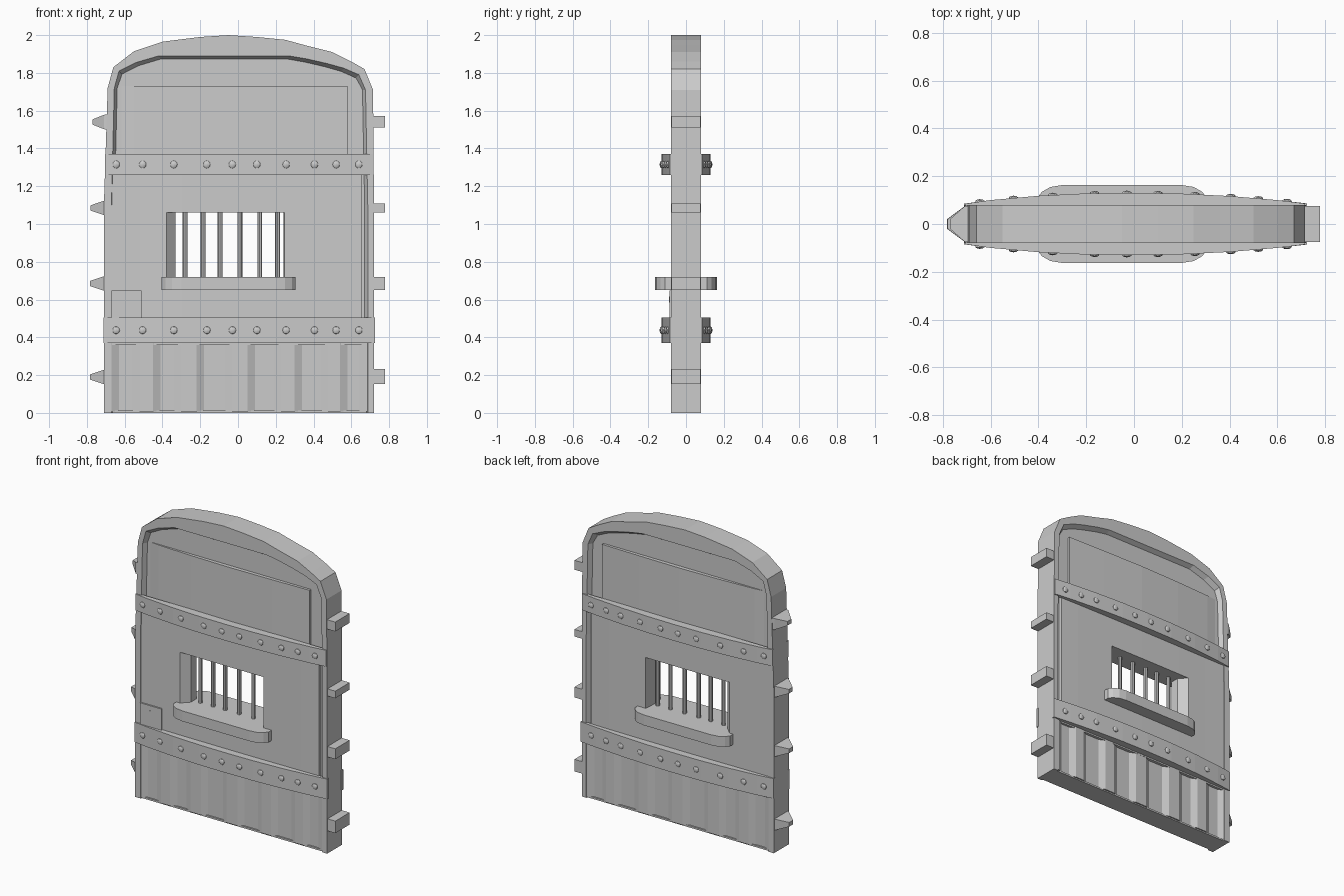
import bpy, bmesh
from mathutils import Vector

if "Cube" in bpy.data.objects:
    bpy.data.objects.remove(bpy.data.objects["Cube"])


def finish(name, bm):
    bmesh.ops.recalc_face_normals(bm, faces=bm.faces)
    me = bpy.data.meshes.new(name)
    bm.to_mesh(me)
    bm.free()
    ob = bpy.data.objects.new(name, me)
    bpy.context.collection.objects.link(ob)
    return ob


def loft(name, rings, closed_ends=True):
    """Skin a list of equally long closed rings."""
    bm = bmesh.new()
    vs = [[bm.verts.new(p) for p in r] for r in rings]
    n = len(rings[0])
    for a, b in zip(vs, vs[1:]):
        for i in range(n):
            j = (i + 1) % n
            bm.faces.new((a[i], a[j], b[j], b[i]))
    if closed_ends:
        bm.faces.new(vs[0])
        bm.faces.new(vs[-1])
    return finish(name, bm)


def plan_prism(name, pts, z0, z1):
    return loft(name, [[(x, y, z) for x, y in pts] for z in (z0, z1)])


def both_sides(half):
    """Mirror a half outline (x, y>0) across y = 0 into a closed outline."""
    return half + [(x, -y) for x, y in reversed(half)]


def box(name, x0, x1, y, z0, z1):
    return plan_prism(name, both_sides([(x0, y), (x1, y)]), z0, z1)


# Arched outer frame: outer and inner path, lofted with a bevelled inner lip
outer = [(-.71, 0), (-.71, 1.1), (-.69, 1.72), (-.66, 1.83), (-.55, 1.915), (-.4, 1.965),
         (-.2, 1.99), (-.05, 2), (.1, 1.99), (.25, 1.975), (.36, 1.945), (.5, 1.91),
         (.6, 1.86), (.67, 1.82), (.715, 1.71), (.72, 1.1), (.72, 0)]
inner = [(-.67, 0), (-.67, 1.1), (-.655, 1.72), (-.63, 1.81), (-.54, 1.855), (-.42, 1.89),
         (-.2, 1.89), (-.05, 1.89), (.1, 1.89), (.27, 1.89), (.36, 1.875), (.47, 1.85),
         (.56, 1.825), (.64, 1.79), (.675, 1.71), (.687, 1.1), (.687, 0)]
centre = Vector((0, 1.0))
rings = []
for o, i in zip(outer, inner):
    d = Vector((i[0] * .972, i[1] - (.02 if i[1] > 1.75 else 0)))
    rings.append([(o[0], -.08, o[1]), (i[0], -.08, i[1]), (d.x, -.045, d.y),
                  (d.x, .045, d.y), (i[0], .08, i[1]), (o[0], .08, o[1])])
loft("door_frame", rings)

# Recessed backing board filling the arch
backing = loft("backing_board", [[(x * .985, y, min(z, 1.95)) for x, z in outer] for y in (-.05, .05)])

# Gently bowed raised panels
upper = plan_prism("upper_panel", both_sides([(-.66, .045), (-.55, .058), (-.3, .07), (0, .076),
                   (.3, .072), (.58, .066)]), 1.3, 1.73)
middle = plan_prism("middle_panel", both_sides([(-.7, .077), (-.52, .077), (-.3, .079), (0, .08),
                    (.3, .079), (.52, .077), (.655, .074)]), .36, 1.3)

# Lower planks with shallow troughs
half = [(-.7, .079)]
for a, b in [(-.67, -.52), (-.45, -.3), (-.22, -.03), (.05, .23), (.3, .48), (.54, .68)]:
    half += [(a, .079), (a + .04, .06), (b - .04, .06), (b, .079)]
half.append((.71, .079))
plan_prism("lower_planks", both_sides(half), .008, .37)
box("bottom_rail", -.705, .715, .07, 0, .012)

# Window opening, splayed on the left
cutter = plan_prism("window_cutter", [(-.33, -.03), (-.42, -.12), (.25, -.12), (.24, -.03),
                    (.24, .03), (.25, .12), (-.42, .12), (-.33, .03)], .69, 1.062)
cutter.hide_render = True
cutter.hide_viewport = True
for ob in (backing, middle):
    m = ob.modifiers.new("window", 'BOOLEAN')
    m.operation = 'DIFFERENCE'
    m.solver = 'EXACT'
    m.object = cutter

# Window sill with rounded ends
plan_prism("window_sill", both_sides([(-.405, .11), (-.385, .135), (-.35, .155), (-.3, .163),
           (.2, .163), (.25, .155), (.285, .135), (.305, .11)]), .65, .72)

# Window bars
for x in (-.28, -.185, -.095, .01, .115, .21):
    bpy.ops.mesh.primitive_cylinder_add(vertices=8, radius=.013, depth=.37, location=(x, 0, .885))
    bpy.context.object.name = "window_bar"
    bpy.ops.object.shade_smooth_by_angle()

# Bowed iron bands with rivets on both faces
band = [(-.715, .085), (-.6, .1), (-.4, .118), (-.2, .128), (0, .13),
        (.2, .127), (.4, .117), (.6, .1), (.725, .086)]


def band_y(x):
    for (x0, y0), (x1, y1) in zip(band, band[1:]):
        if x0 <= x <= x1:
            return y0 + (y1 - y0) * (x - x0) / (x1 - x0)


for z0, z1, left, right in ((.37, .505, -.712, .725), (1.26, 1.37, -.705, .715)):
    # each face has its own strap so the door edge stays clean
    for s in (-1, 1):
        strap = [(min(max(x, left), right), s * y) for x, y in band]
        plan_prism("iron_band", strap + [(right, s * .07), (left, s * .07)], z0, z1)
        for x in (-.645, -.505, -.34, -.165, -.03, .1, .255, .405, .52, .64):
            bpy.ops.mesh.primitive_uv_sphere_add(segments=10, ring_count=6, radius=.02,
                                                 location=(x, s * band_y(x), (z0 + z1) / 2))
            ob = bpy.context.object
            ob.name = "rivet"
            ob.scale.y = .5
            bpy.ops.object.shade_smooth_by_angle()

# Lock plate and keyhole on the front
lock = box("lock_plate", -.67, -.51, .005, .505, .648)
lock.location.y = -.083
key = box("keyhole", -.595, -.585, .003, .585, .615)
key.location.y = -.088

# Tapered spikes on the left edge
for z, tip in ((1.54, -.77), (1.085, -.78), (.685, -.783), (.19, -.783)):
    loft("edge_spike", [[(x, -y, z - h), (x, y, z - h), (x, y, z + h), (x, -y, z + h)]
                        for x, y, h in ((-.68, .078, .042), (-.71, .074, .038), (tip, .02, .014))])

# Hinge lugs on the right edge
for z0, z1 in ((1.51, 1.573), (1.06, 1.108), (.65, .72), (.152, .233)):
    box("hinge_lug", .69, .778, .076, z0, z1)
